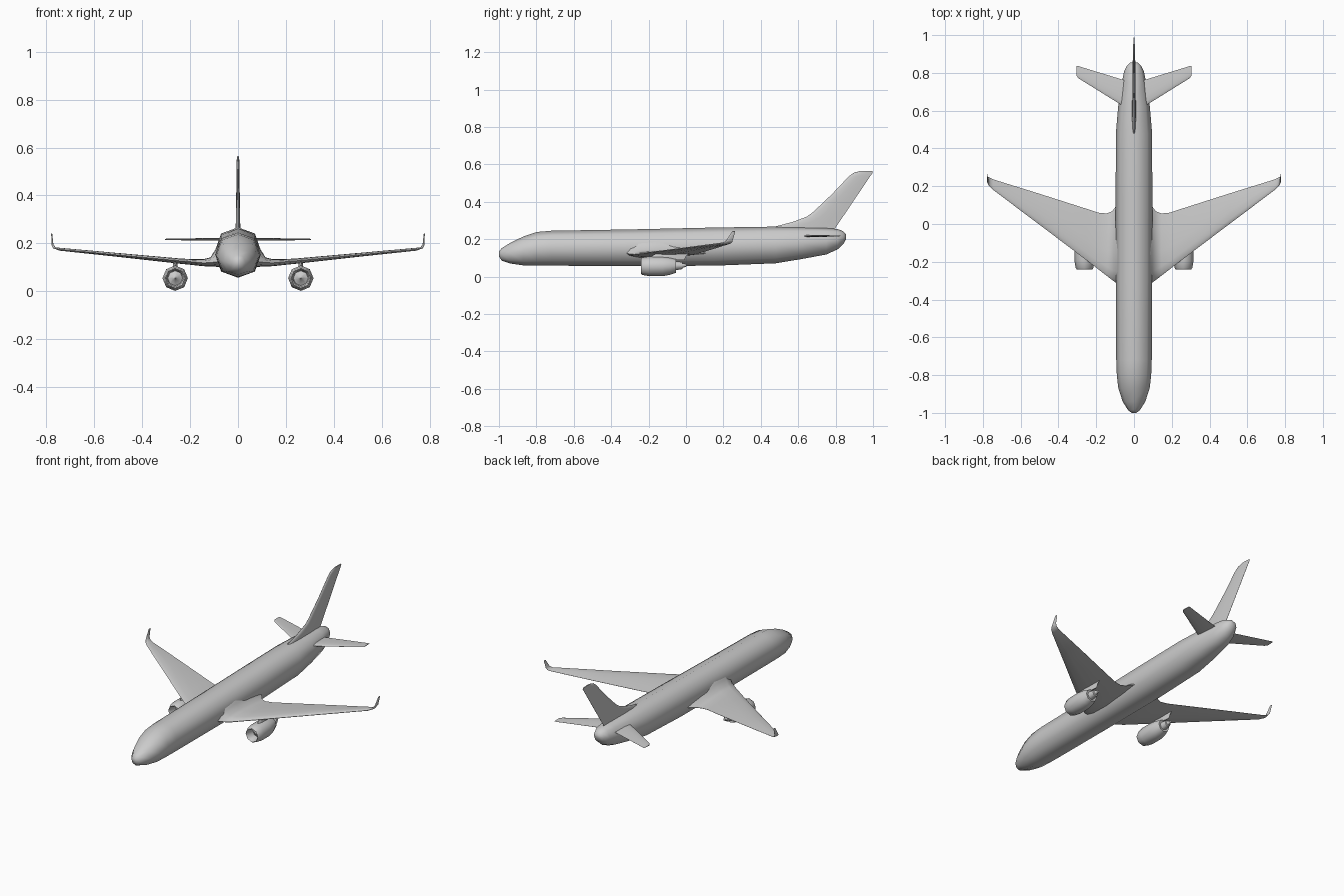
import bpy, bmesh, math


def finish(bm, name, mirror=False, angle=40):
    bmesh.ops.remove_doubles(bm, verts=bm.verts, dist=1e-5)
    bmesh.ops.recalc_face_normals(bm, faces=bm.faces)
    me = bpy.data.meshes.new(name)
    bm.to_mesh(me)
    bm.free()
    ob = bpy.data.objects.new(name, me)
    bpy.context.collection.objects.link(ob)
    if mirror:
        m = ob.modifiers.new("mirror", 'MIRROR')
        m.use_mirror_merge = False
    bpy.ops.object.select_all(action='DESELECT')
    bpy.context.view_layer.objects.active = ob
    ob.select_set(True)
    bpy.ops.object.shade_smooth_by_angle(angle=math.radians(angle))
    return ob


def loft(name, rings, mirror=False, cap=True, angle=40):
    """Skin a list of closed rings that all have the same point count."""
    bm = bmesh.new()
    rows = [[bm.verts.new(p) for p in r] for r in rings]
    n = len(rows[0])
    for a, b in zip(rows, rows[1:]):
        for i in range(n):
            j = (i + 1) % n
            bm.faces.new((a[i], a[j], b[j], b[i]))
    if cap:
        bm.faces.new(rows[0])
        bm.faces.new(rows[-1])
    return finish(bm, name, mirror, angle)


# chord fraction, thickness fraction (upper side positive)
FOIL = [(0, 0), (.04, .5), (.15, .9), (.4, 1), (.75, .55), (1, .06),
        (1, -.06), (.75, -.55), (.4, -1), (.15, -.9), (.04, -.5)]


def foil(x, le, te, z, up, down):
    return [(x, le + c * (te - le), z + t * (up if t > 0 else down)) for c, t in FOIL]


# Fuselage: y, half width, bottom z, top z
body = [(-1.0, .012, .108, .135), (-.985, .032, .085, .152), (-.94, .060, .070, .180),
        (-.87, .083, .060, .214), (-.80, .091, .058, .238), (-.72, .094, .058, .245),
        (-.30, .096, .057, .252), (.15, .097, .058, .262), (.48, .096, .071, .267),
        (.62, .084, .094, .265), (.75, .064, .118, .260), (.81, .052, .145, .254),
        (.84, .036, .172, .243), (.856, .018, .200, .226)]
rings = []
for y, w, zb, zt in body:
    c, h = (zb + zt) / 2, (zt - zb) / 2
    ring = []
    for i in range(8):
        a = i * math.pi / 4
        k = 1.04 if i % 2 else 1
        ring.append((w * k * math.sin(a), y, c + h * k * math.cos(a)))
    rings.append(ring)
loft("fuselage", rings, angle=60)

# Main wings: flared root fillet, swept panel, upturned tip
wing = [foil(.070, -.325, .115, .125, .085, .025), foil(.095, -.312, .095, .123, .050, .020),
        foil(.115, -.297, .068, .120, .022, .016), foil(.145, -.274, .056, .119, .015, .014),
        foil(.190, -.239, .060, .123, .011, .013), foil(.250, -.193, .080, .128, .010, .012),
        foil(.500, -.004, .160, .152, .008, .008), foil(.745, .180, .236, .176, .006, .006)]


def tip(x, le, te, z, half):
    return [(x - t * half, le + c * (te - le), z + t * half * .4) for c, t in FOIL]


wing += [tip(.766, .200, .246, .182, .005), tip(.774, .216, .250, .195, .004),
         tip(.777, .248, .264, .242, .002)]
loft("wings", wing, mirror=True, angle=50)

# Horizontal tail
loft("tailplane", [foil(.02, .600, .752, .217, .006, .006),
                   foil(.07, .632, .767, .217, .006, .006),
                   foil(.295, .772, .836, .217, .003, .003),
                   foil(.305, .786, .836, .217, .002, .002)], mirror=True, angle=50)


# Vertical fin with dorsal root: z, leading y, trailing y, half thickness
fin = [(.235, .46, .785, .010), (.267, .475, .803, .010), (.292, .570, .820, .009),
       (.320, .645, .839, .008), (.345, .680, .856, .008), (.440, .780, .920, .007),
       (.535, .870, .984, .006), (.555, .897, .998, .005), (.564, .930, .996, .003)]
loft("fin", [[(t * h, le + c * (te - le), z) for c, t in FOIL] for z, le, te, h in fin],
     angle=50)

# Engines: lathed nacelle with hollow intake, spinner and exhaust core
prof = [(-.215, .0005), (-.195, .012), (-.185, .031), (-.232, .035), (-.241, .041),
        (-.232, .047), (-.195, .053), (-.125, .053), (-.085, .047), (-.054, .037),
        (-.056, .024), (-.020, .019), (-.018, .012), (.002, .007)]
loft("engines", [[(.262 + r * math.sin(i * math.pi / 4), y,
                   .055 + max(0, y + .12) * .04 + r * math.cos(i * math.pi / 4))
                  for i in range(8)] for y, r in prof], mirror=True, angle=50)

# Pylons joining nacelles to wings
pylon = [(.088, -.190, -.010, .010), (.108, -.185, .000, .010), (.130, -.150, .020, .007)]
loft("pylons", [[(.262 + t * h, le + c * (te - le), z) for c, t in FOIL]
                for z, le, te, h in pylon], mirror=True, angle=50)
